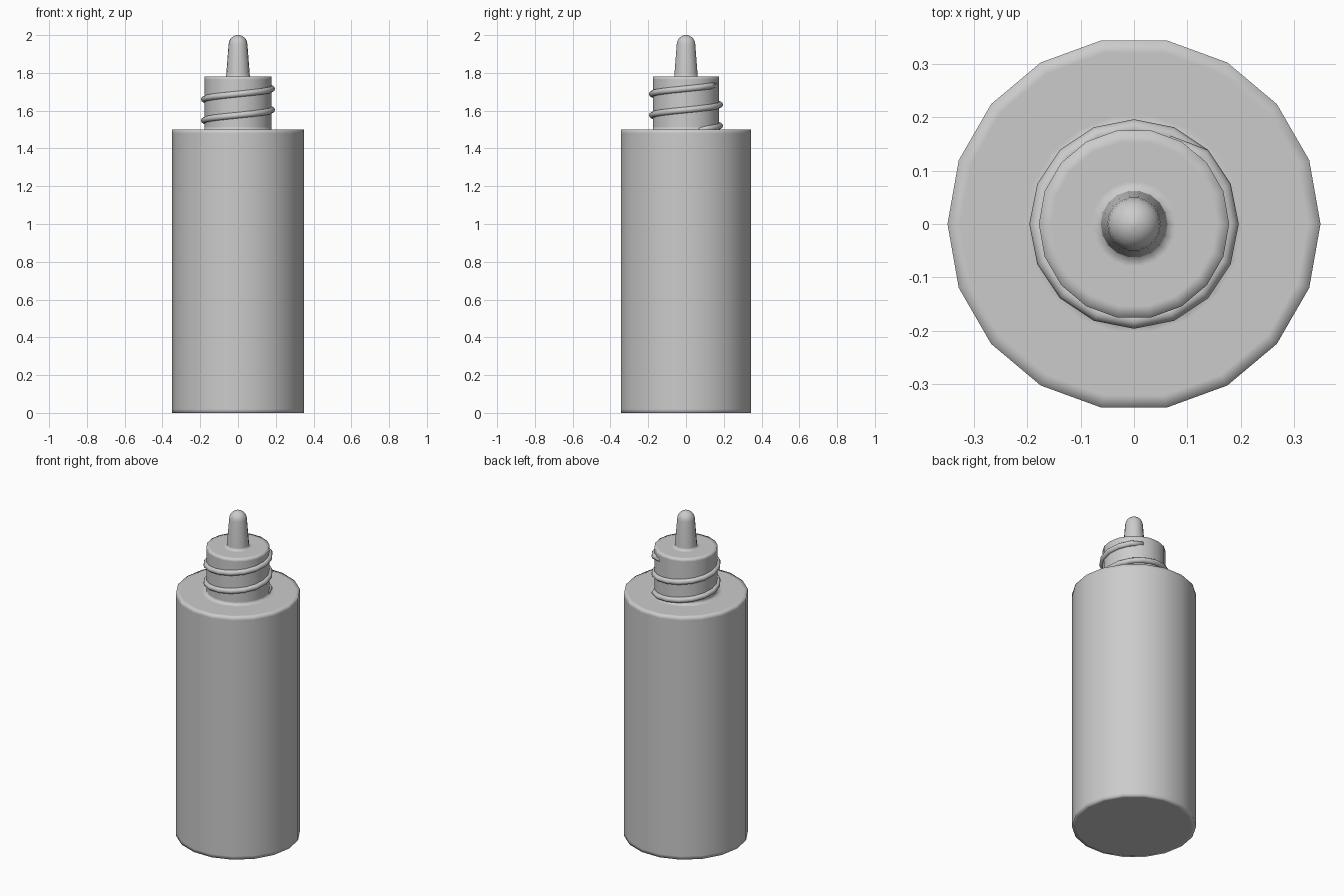
import bpy, bmesh
from math import sin, cos, pi, radians

if "Cube" in bpy.data.objects:
    bpy.data.objects.remove(bpy.data.objects["Cube"])

SIDES = 18


def finish(name, bm):
    bmesh.ops.recalc_face_normals(bm, faces=bm.faces)
    mesh = bpy.data.meshes.new(name)
    bm.to_mesh(mesh)
    bm.free()
    mesh.shade_smooth()
    obj = bpy.data.objects.new(name, mesh)
    bpy.context.collection.objects.link(obj)
    return obj


def skin(bm, rings, closed_ends=True):
    loops = [[bm.verts.new(p) for p in ring] for ring in rings]
    n = len(loops[0])
    for a, b in zip(loops, loops[1:]):
        for i in range(n):
            j = (i + 1) % n
            bm.faces.new((a[i], a[j], b[j], b[i]))
    if closed_ends:
        bm.faces.new(loops[0][::-1])
        bm.faces.new(loops[-1])


def lathe(name, profile):
    bm = bmesh.new()
    rings = [[(r * cos(2 * pi * i / SIDES), r * sin(2 * pi * i / SIDES), z)
              for i in range(SIDES)] for r, z in profile]
    skin(bm, rings)
    return finish(name, bm)


# Bottle: body, shoulder, neck and dropper tip, with support loops at the rims
profile = [
    (0.325, 0.0), (0.349, 0.0), (0.349, 0.02),
    (0.349, 1.48), (0.349, 1.5), (0.325, 1.5),
    (0.205, 1.5), (0.178, 1.5), (0.178, 1.515),
    (0.178, 1.765), (0.178, 1.78), (0.155, 1.78),
    (0.08, 1.78), (0.063, 1.78), (0.062, 1.795),
]
TIP_R, TIP_Z = 0.050, 1.95
profile += [(TIP_R * cos(a), TIP_Z + 0.05 * sin(a))
            for a in (radians(d) for d in (0, 18, 36, 54, 70, 84))]
profile.append((0.0015, 2.0))
lathe("bottle", profile)

# Screw thread: a tube swept along a helix, sinking into the neck at both ends
STEPS, PITCH, TUBE_R, TUBE_SIDES = 34, 0.112, 0.017, 10
rings = []
for k in range(STEPS + 1):
    ang = radians(22.5 * (k + 1))
    end = k in (0, STEPS)
    radius = 0.162 if end else 0.179
    z = 1.499 + PITCH * k / 16
    ring = []
    for i in range(TUBE_SIDES):
        t = 2 * pi * i / TUBE_SIDES
        r = radius + TUBE_R * cos(t)
        ring.append((r * cos(ang), r * sin(ang), z + TUBE_R * sin(t)))
    rings.append(ring)
bm = bmesh.new()
skin(bm, rings)
finish("screw_thread", bm)
